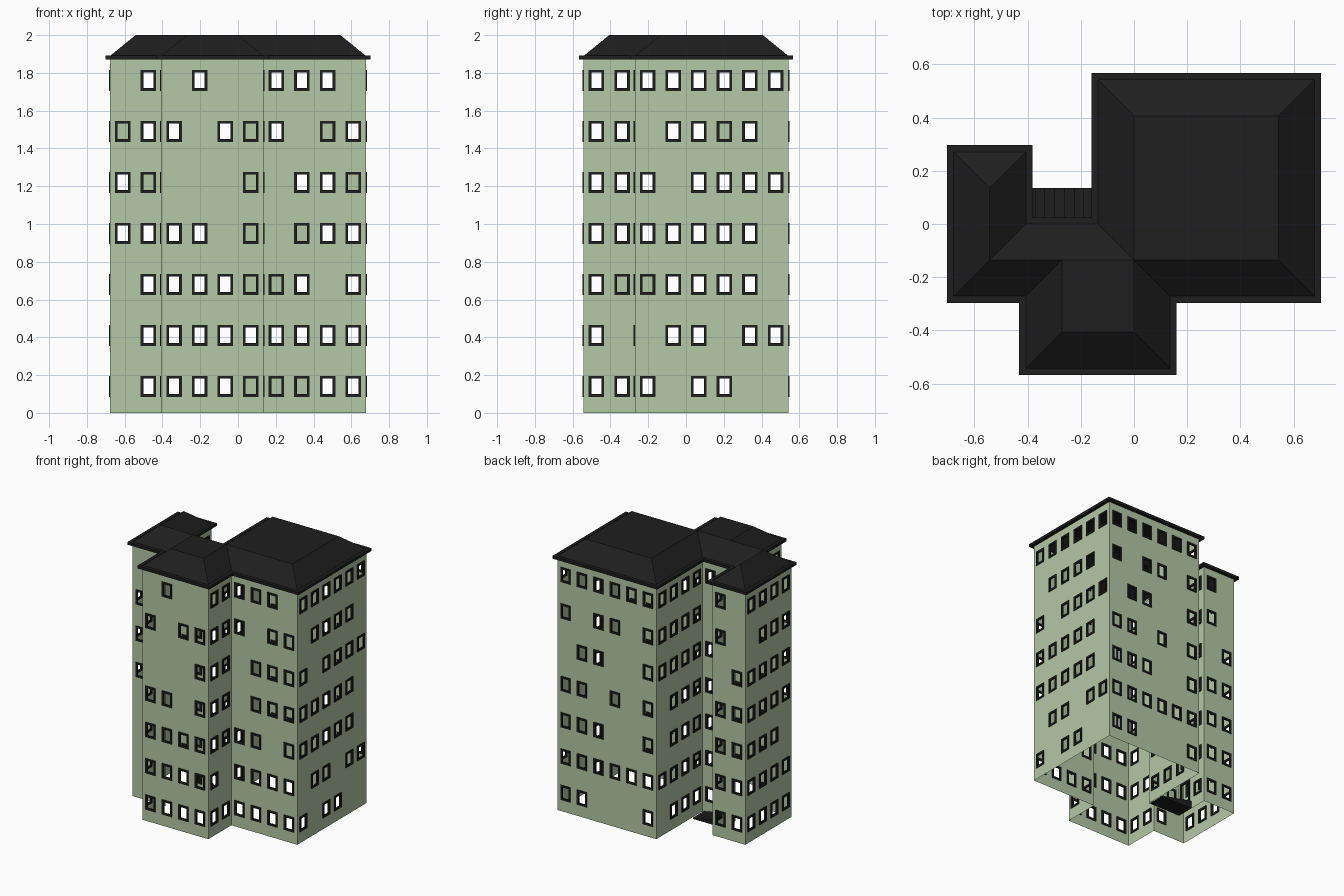
import bpy, bmesh
from mathutils import Vector

if "Cube" in bpy.data.objects:
    bpy.data.objects.remove(bpy.data.objects["Cube"])

U, FLOOR = 0.1355, 0.27          # wall bay width, storey height
FLOORS = 7
TOP = FLOOR * FLOORS - 0.005
OUT = Vector((0, 0, 1))


def pos(i, j, z=0.0):
    return Vector(((i - 5) * U, (j - 4) * U, z))


def material(name, rgb):
    m = bpy.data.materials.new(name)
    m.diffuse_color = (*rgb, 1)
    m.use_nodes = True
    m.node_tree.nodes["Principled BSDF"].inputs["Base Color"].default_value = m.diffuse_color
    return m


def finish(bm, name, mat, weld=True):
    if weld:
        bmesh.ops.remove_doubles(bm, verts=bm.verts, dist=1e-5)
    me = bpy.data.meshes.new(name)
    bm.to_mesh(me)
    bm.free()
    me.materials.append(mat)
    ob = bpy.data.objects.new(name, me)
    bpy.context.collection.objects.link(ob)
    return ob


def face(bm, pts):
    bm.faces.new([bm.verts.new(p) for p in pts])


def flat_ring(bm, outer, inner):
    n = len(outer)
    for k in range(n):
        m = (k + 1) % n
        face(bm, (outer[k], outer[m], inner[m], inner[k]))


def ring_prism(bm, outer, inner, d):
    """Closed ring between two loops, extruded along d."""
    up_o, up_i = [p + d for p in outer], [p + d for p in inner]
    flat_ring(bm, up_o, up_i)
    flat_ring(bm, inner, outer)
    flat_ring(bm, outer, up_o)
    flat_ring(bm, up_i, inner)


def box(bm, lo, hi):
    r = bmesh.ops.create_cube(bm, size=1)
    for v in r["verts"]:
        v.co = Vector([lo[a] + (v.co[a] + 0.5) * (hi[a] - lo[a]) for a in range(3)])


green = material("wall_green", (0.46, 0.58, 0.38))
dark = material("dark_trim", (0.013, 0.013, 0.013))

# Footprint corners in bays, each with the window rows (top to bottom) of the wall that follows
PLAN = [
    ((0, 2), "01 11 11 11 01 01 01"),
    ((2, 2), "11 11 11 11 01 11 11"),
    ((2, 0), "0100 1011 0001 1101 1111 1111 1111"),
    ((6, 0), "11 11 11 11 11 10 11"),
    ((6, 2), "1110 1011 0111 0111 1101 1111 1111"),
    ((10, 2), "111111 011110 101111 111110 111110 011011 101100"),
    ((10, 8), "111111 101101 011001 110101 111001 111111 110001"),
    ((4, 8), "1111 1111 1111 0111 0111 1111 0111"),
    ((4, 4), "11 01 11 11 11 11 11"),
    ((2, 4), "11 11 11 11 11 11 D1"),
    ((2, 6), "10 10 01 11 11 11 11"),
    ((0, 6), "1111 0111 1111 1111 1110 1111 1111"),
]
corners = [c for c, _ in PLAN]

# Walls with open window holes, and their frames
walls, frames, door = bmesh.new(), bmesh.new(), bmesh.new()
for k, (c, rows) in enumerate(PLAN):
    a, b = pos(*c), pos(*corners[(k + 1) % len(PLAN)])
    along = (b - a).normalized()
    normal = along.cross(OUT)

    def rect(u0, u1, z0, z1):
        return [a + along * u + OUT * z for u, z in ((u0, z0), (u1, z0), (u1, z1), (u0, z1))]

    for r, row in enumerate(reversed(rows.split())):
        z0 = r * FLOOR
        z1 = TOP if r == FLOORS - 1 else z0 + FLOOR
        for n, kind in enumerate(row):
            cell = rect(n * U, (n + 1) * U, z0, z1)
            if kind == "0":
                face(walls, cell)
                continue
            cu, cz, w, h, bm = (n + 0.5) * U, z0 + 0.14, 0.034, 0.048, frames
            if kind == "D":
                cz, w, h, bm = z0 + 0.145, 0.042, 0.088, door
            hole = rect(cu - w, cu + w, cz - h, cz + h)
            flat_ring(walls, cell, hole)
            e = 0.007
            outer = rect(cu - w - e, cu + w + e, cz - h - e, cz + h + e)
            inner = rect(cu - w + e, cu + w - e, cz - h + e, cz + h - e)
            ring_prism(bm, [p - normal * 0.006 for p in outer],
                       [p - normal * 0.006 for p in inner], normal * 0.012)
finish(walls, "walls", green)
finish(frames, "window_frames", dark)
finish(door, "door_frame", dark)

# Overhanging eave
outer, inner = [], []
for k, c in enumerate(corners):
    p = pos(*c, 1.872)
    d1 = (p - pos(*corners[k - 1], 1.872)).normalized()
    d2 = (pos(*corners[(k + 1) % len(corners)], 1.872) - p).normalized()
    outer.append(p + (d1.cross(OUT) + d2.cross(OUT)) * 0.025)
    inner.append(p)
eave = bmesh.new()
ring_prism(eave, outer, inner, OUT * 0.02)
finish(eave, "eave", dark)

# Hipped roof with a flat top: every interior bay corner is raised
RECTS = [(0, 2, 2, 6), (2, 2, 6, 4), (2, 0, 6, 2), (4, 2, 10, 8)]


def inside(i, j):
    return any(x0 <= i < x1 and y0 <= j < y1 for x0, y0, x1, y1 in RECTS)


def raised(i, j):
    return all(inside(i - di, j - dj) for di in (0, 1) for dj in (0, 1))


roof = bmesh.new()
for i in range(10):
    for j in range(8):
        if not inside(i, j):
            continue
        q = [(i, j), (i + 1, j), (i + 1, j + 1), (i, j + 1)]
        up = [raised(*c) for c in q]
        pts = [pos(*c, 2.0 if u else 1.89) for c, u in zip(q, up)]
        if sum(up) in (1, 3):
            o = up.index(sum(up) == 1)      # crease runs through the odd corner
            pts = pts[o:] + pts[:o]
            face(roof, pts[:3])
            face(roof, (pts[0], pts[2], pts[3]))
        else:
            face(roof, pts)
bmesh.ops.remove_doubles(roof, verts=roof.verts, dist=1e-5)
bmesh.ops.dissolve_limit(roof, angle_limit=0.02, verts=roof.verts, edges=roof.edges)
finish(roof, "roof", dark)

# Entrance steps in the rear recess, rising to the door
steps = bmesh.new()
STEPS, RISE = 7, 0.008
x_lo, x_hi = pos(2, 4).x, pos(4, 4).x - 0.015
run = (x_hi - x_lo) / STEPS
for s in range(STEPS):
    box(steps, (x_lo, 0.002, 0 if s == 0 else s * RISE), (x_hi - s * run, U, (s + 1) * RISE))
finish(steps, "entrance_steps", dark, weld=False)
